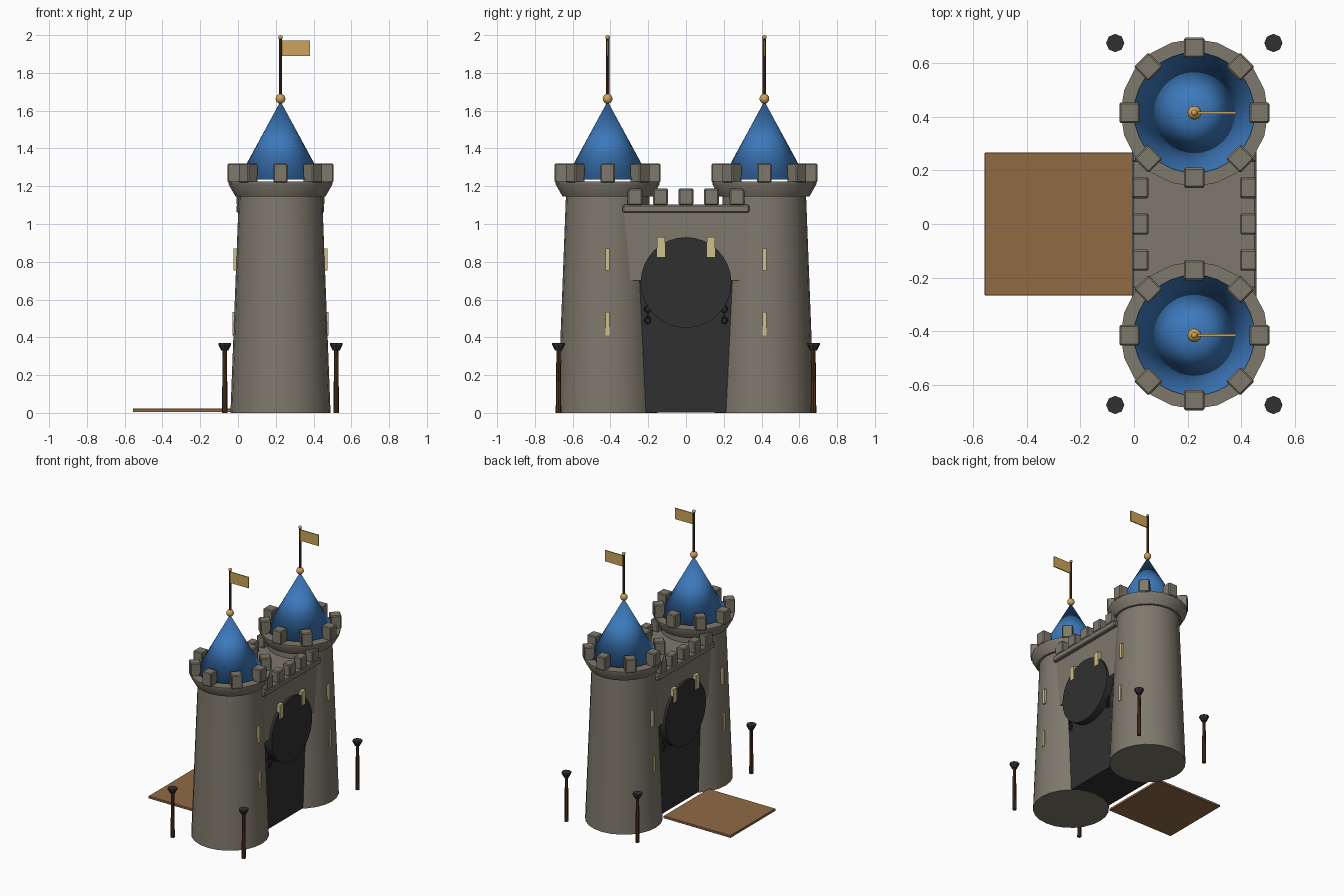
import bpy, bmesh, math
from mathutils import Matrix

if "Cube" in bpy.data.objects:
    bpy.data.objects.remove(bpy.data.objects["Cube"], do_unlink=True)


def material(name, r, g, b):
    m = bpy.data.materials.new(name)
    m.use_nodes = True
    m.diffuse_color = (r, g, b, 1)
    bsdf = next(n for n in m.node_tree.nodes if n.type == "BSDF_PRINCIPLED")
    bsdf.inputs["Base Color"].default_value = (r, g, b, 1)
    return m


STONE = material("stone", .21, .19, .15)
BLUE = material("roof blue", .045, .19, .5)
PLANK = material("plank brown", .28, .145, .06)
DARK = material("iron dark", .03, .03, .031)
CREAM = material("window cream", .62, .53, .26)
GOLD = material("gold", .6, .37, .1)
WOOD = material("dark wood", .08, .033, .014)


def finish(name, bm, mat, smooth=None):
    bmesh.ops.recalc_face_normals(bm, faces=bm.faces)
    mesh = bpy.data.meshes.new(name)
    bm.to_mesh(mesh)
    bm.free()
    mesh.materials.append(mat)
    ob = bpy.data.objects.new(name, mesh)
    bpy.context.collection.objects.link(ob)
    if smooth:
        bpy.ops.object.select_all(action="DESELECT")
        ob.select_set(True)
        bpy.context.view_layer.objects.active = ob
        if smooth == "all":
            bpy.ops.object.shade_smooth()
        else:
            bpy.ops.object.shade_smooth_by_angle(angle=math.radians(35))
    return ob


def box(name, mat, xs, ys, zs, bevel=0, turn=None):
    """Box from its extents; turn is an optional extra matrix."""
    bm = bmesh.new()
    bmesh.ops.create_cube(bm, size=1)
    for v in bm.verts:
        for i, (a, b) in enumerate((xs, ys, zs)):
            v.co[i] = (a + b) / 2 + v.co[i] * (b - a)
    if bevel:
        bmesh.ops.bevel(bm, geom=bm.edges[:], offset=bevel, segments=1,
                        affect="EDGES")
    if turn:
        bm.transform(turn)
    return finish(name, bm, mat)


def lathe(name, mat, x, y, profile, sides, smooth="angle"):
    """Closed solid of revolution from (radius, z) points."""
    bm = bmesh.new()
    rings = []
    for r, z in profile:
        n = sides if r else 1
        rings.append([bm.verts.new((x + r * math.cos(math.tau * k / sides),
                                    y + r * math.sin(math.tau * k / sides), z))
                      for k in range(n)])
    for low, high in zip(rings, rings[1:]):
        for k in range(sides):
            j = (k + 1) % sides
            if len(high) == 1:
                bm.faces.new((low[k], low[j], high[0]))
            else:
                bm.faces.new((low[k], low[j], high[j], high[k]))
    for ring in (rings[0], rings[-1]):
        if len(ring) > 1:
            bm.faces.new(ring)
    return finish(name, bm, mat, smooth)


def ball(name, mat, x, y, z, r):
    bm = bmesh.new()
    bmesh.ops.create_uvsphere(bm, u_segments=12, v_segments=8, radius=r,
                              matrix=Matrix.Translation((x, y, z)))
    return finish(name, bm, mat, "all")


CX, TY = .225, .415

# Twin round towers with battlements, roofs and flags
for y, side in ((-TY, "front"), (TY, "back")):
    lathe(side + "_tower", STONE, CX, y, [(.265, 0), (.22, 1.17)], 24)
    lathe(side + "_tower_cornice", STONE, CX, y,
          [(.238, 1.145), (.275, 1.21), (.275, 1.225)], 20)
    for k in range(8):
        turn = Matrix.Translation((CX, y, 0)) @ Matrix.Rotation(k * math.tau / 8, 4, "Z")
        box(side + "_tower_merlon", STONE, (.205, .28), (-.038, .038),
            (1.22, 1.32), .006, turn)
    lathe(side + "_roof", BLUE, CX, y, [(.225, 1.235), (0, 1.65)], 32, "all")
    ball(side + "_finial", GOLD, CX, y, 1.663, .026)
    lathe(side + "_flagpole", WOOD, CX, y, [(.009, 1.65), (.009, 1.985)], 8)
    ball(side + "_pole_tip", GOLD, CX, y, 1.988, .012)
    box(side + "_flag", GOLD, (CX + .005, .38), (y - .004, y + .004), (1.89, 1.972))

    # Narrow tower windows on both gate sides
    for s in (-1, 1):
        turn = Matrix.Translation((CX, y, 0)) @ Matrix.Scale(s, 4, (1, 0, 0))
        box(side + "_upper_window", CREAM, (.225, .248), (-.011, .011), (.755, .87), 0, turn)
        box(side + "_lower_window", CREAM, (.235, .254), (-.011, .011), (.41, .535), 0, turn)

# Gatehouse between the towers
box("gatehouse_wall", STONE, (.02, .43), (-.37, .37), (.7, 1.09))
box("gatehouse_ledge", STONE, (-.008, .456), (-.335, .335), (1.06, 1.102), .006)
box("gate_passage", DARK, (.05, .392), (-.3, .3), (.002, .7))

# Round arch head passing through the wall
bm = bmesh.new()
bmesh.ops.create_cone(bm, cap_ends=True, segments=32, radius1=.24, radius2=.24, depth=.446,
                      matrix=Matrix.Translation((CX, 0, .69))
                      @ Matrix.Rotation(math.pi / 2, 4, "Y"))
finish("gate_arch", bm, DARK, "angle")

# Parapet, gate windows and short chains, mirrored to both gate sides
for s in (-1, 1):
    turn = Matrix.Translation((CX, 0, 0)) @ Matrix.Scale(s, 4, (1, 0, 0))
    for k in range(-2, 3):
        y = k * .135
        box("gatehouse_merlon", STONE, (.17, .232), (y - .039, y + .039),
            (1.1, 1.187), .006, turn)
    for y in (-.132, .132):
        box("gate_window", CREAM, (.2, .23), (y - .021, y + .021), (.825, .93), 0, turn)
    for y in (-.203, .203):
        for k in range(3):
            bpy.ops.mesh.primitive_torus_add(
                major_segments=10, minor_segments=6, major_radius=.015, minor_radius=.005,
                location=(CX + s * .182, y, .49 + k * .03),
                rotation=(math.pi / 2 * (k % 2), math.pi / 2, 0))
            link = bpy.context.object
            link.name = "chain_link"
            link.data.materials.append(DARK)
            bpy.ops.object.shade_smooth()

# Lowered drawbridge
box("drawbridge", PLANK, (-.557, 0), (-.267, .267), (.004, .022), .002)

# Four standing torches
for x in (-.07, .52):
    for y in (-.675, .675):
        lathe("torch_post", WOOD, x, y, [(.015, 0), (.011, .345)], 8)
        lathe("torch_bowl", DARK, x, y, [(.018, .33), (.034, .36), (.034, .37)], 8, None)
